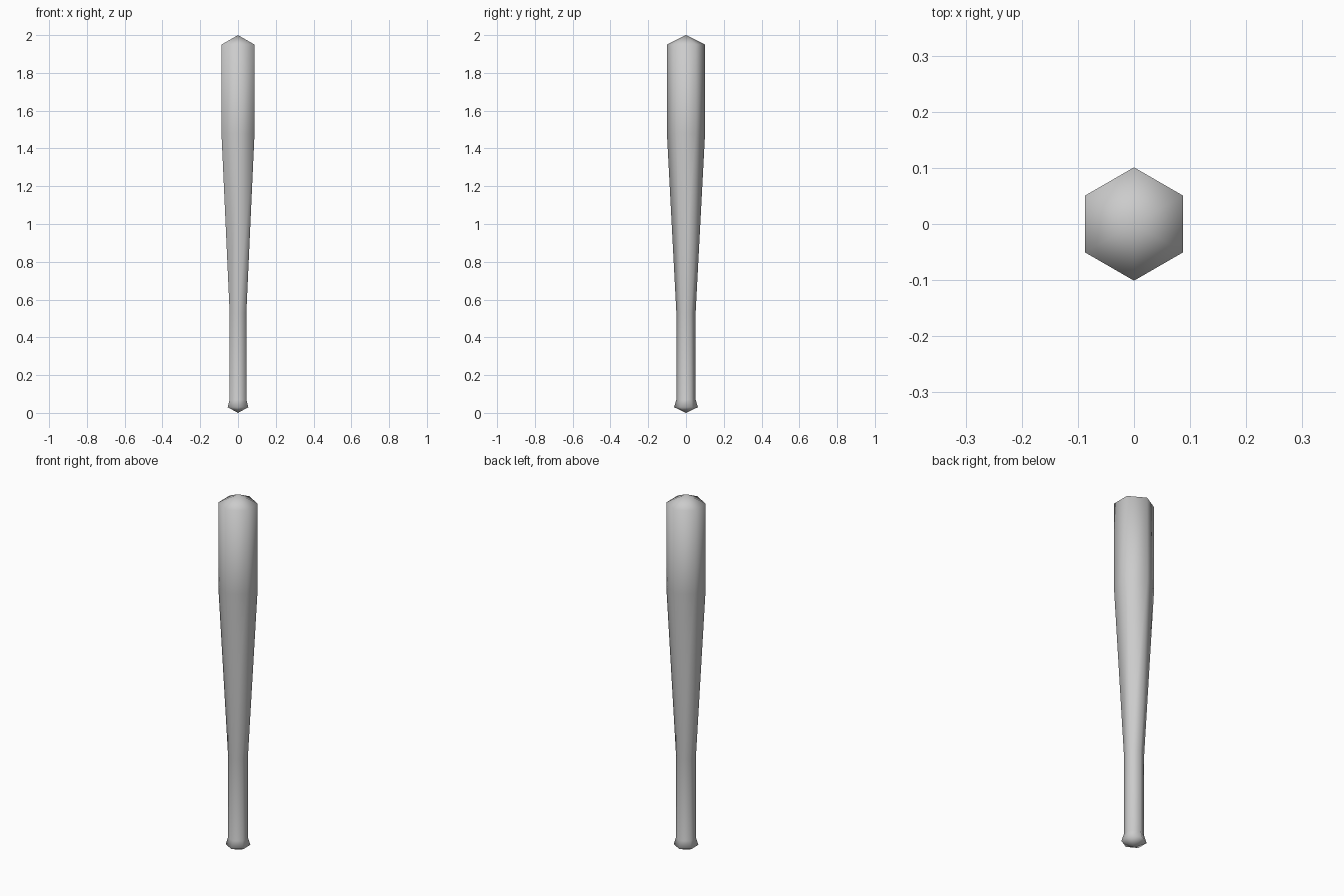
import bpy, bmesh, math

cube = bpy.data.objects.get("Cube")
if cube:
    bpy.data.objects.remove(cube, do_unlink=True)

SIDES = 6
# (radius, height) of each ring, from the knob up to the barrel end
PROFILE = [(0.063, 0.03), (0.051, 0.07), (0.051, 0.53), (0.101, 1.48), (0.101, 1.95)]

# Plain grey surface
grey = bpy.data.materials.new("grey")
grey.use_nodes = True
colour = (0.6, 0.6, 0.6, 1)
grey.diffuse_color = colour
grey.node_tree.nodes["Principled BSDF"].inputs["Base Color"].default_value = colour

# Six-sided body, with a corner facing front and back
bm = bmesh.new()
rings = []
for radius, z in PROFILE:
    angles = [math.pi / 2 + math.tau * i / SIDES for i in range(SIDES)]
    rings.append([bm.verts.new((radius * math.cos(a), radius * math.sin(a), z)) for a in angles])

for low, high in zip(rings, rings[1:]):
    for i in range(SIDES):
        j = (i + 1) % SIDES
        bm.faces.new((low[i], low[j], high[j], high[i]))

# Shallow pointed caps on the knob and the barrel end
for ring, z in ((rings[0], 0.0), (rings[-1], 2.0)):
    tip = bm.verts.new((0, 0, z))
    for i in range(SIDES):
        bm.faces.new((ring[i], ring[(i + 1) % SIDES], tip))

bmesh.ops.recalc_face_normals(bm, faces=bm.faces)
for face in bm.faces:
    face.smooth = True

mesh = bpy.data.meshes.new("bat")
bm.to_mesh(mesh)
bm.free()
mesh.materials.append(grey)
bat = bpy.data.objects.new("bat", mesh)
bpy.context.collection.objects.link(bat)
